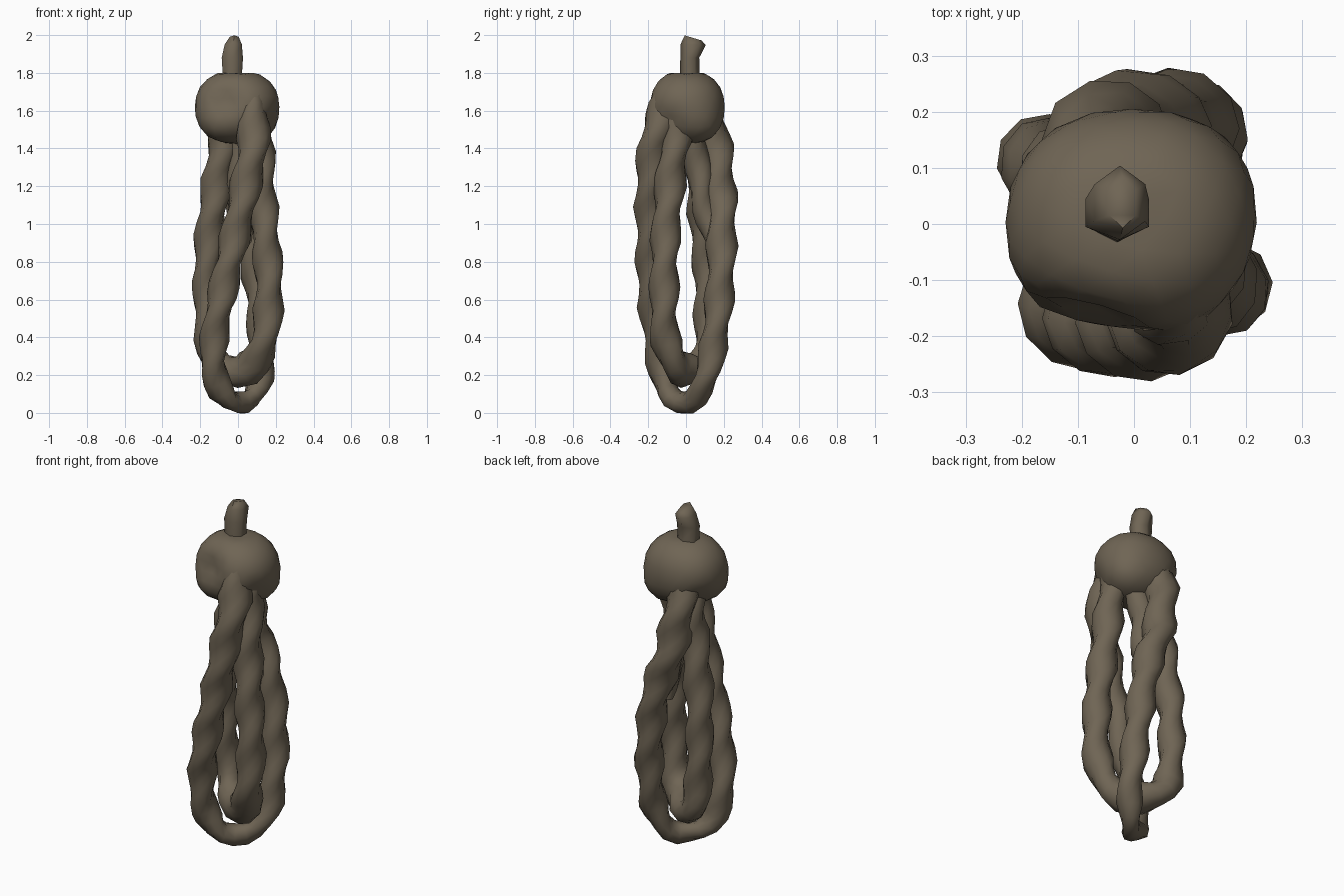
import bpy, bmesh, math
from mathutils import Vector

if "Cube" in bpy.data.objects:
    bpy.data.objects.remove(bpy.data.objects["Cube"])

mat = bpy.data.materials.new("weathered brown")
mat.diffuse_color = (0.16, 0.13, 0.09, 1)
mat.use_nodes = True
mat.node_tree.nodes["Principled BSDF"].inputs["Base Color"].default_value = mat.diffuse_color


def finish(bm, name, angle=50):
    bmesh.ops.recalc_face_normals(bm, faces=bm.faces)
    me = bpy.data.meshes.new(name)
    bm.to_mesh(me)
    bm.free()
    ob = bpy.data.objects.new(name, me)
    bpy.context.collection.objects.link(ob)
    me.materials.append(mat)
    bpy.ops.object.select_all(action='DESELECT')
    ob.select_set(True)
    bpy.context.view_layer.objects.active = ob
    bpy.ops.object.shade_smooth_by_angle(angle=math.radians(angle))
    return ob


def skin(bm, rings):
    """Bridge a list of vertex rings and cap both ends."""
    n = len(rings[0])
    for r0, r1 in zip(rings, rings[1:]):
        for i in range(n):
            j = (i + 1) % n
            bm.faces.new((r0[i], r0[j], r1[j], r1[i]))
    bm.faces.new(rings[0])
    bm.faces.new(rings[-1])


def smooth_path(pts, spacing):
    """Catmull-Rom curve through (x, y, z, size), resampled at an even spacing."""
    p = [Vector(q) for q in pts]
    p = [2 * p[0] - p[1]] + p + [2 * p[-1] - p[-2]]
    fine = []
    for a, b, c, d in zip(p, p[1:], p[2:], p[3:]):
        for k in range(40):
            t = k / 40
            fine.append(0.5 * (2 * b + (c - a) * t + (2 * a - 5 * b + 4 * c - d) * t ** 2
                               + (3 * b - a - 3 * c + d) * t ** 3))
    out, run = [fine[0]], 0
    for a, b in zip(fine, fine[1:]):
        run += (b.xyz - a.xyz).length
        if run >= spacing:
            out.append(b)
            run -= spacing
    return out


def rope(name, pts, normal, phase=0.0, spacing=0.06, sides=10):
    """Hanging rope whose oval cross-section turns along its length."""
    path = smooth_path(pts, spacing)
    normal = Vector(normal).normalized()
    bm = bmesh.new()
    rings = []
    for k, p in enumerate(path):
        t = (path[min(k + 1, len(path) - 1)].xyz - path[max(k - 1, 0)].xyz).normalized()
        u = (normal - t * normal.dot(t)).normalized()
        v = t.cross(u)
        w = phase + k * spacing * 2 * math.pi / 0.55
        ring = []
        for i in range(sides):
            a = 2 * math.pi * i / sides
            r = p.w / math.hypot(math.cos(a - w) / 0.083, math.sin(a - w) / 0.059)
            ring.append(bm.verts.new(p.xyz + u * r * math.cos(a) + v * r * math.sin(a)))
        rings.append(ring)
    skin(bm, rings)
    return finish(bm, name, 60)


# Lower rope loop, front left to back right
rope("long_rope_loop", [
    (0.07, -0.10, 1.68, 0.9), (0.085, -0.14, 1.54, 1.15), (0.075, -0.175, 1.38, 1.15),
    (0.03, -0.19, 1.15, 1.1), (-0.035, -0.19, 0.85, 1.05), (-0.09, -0.18, 0.60, 1.05),
    (-0.125, -0.155, 0.40, 1), (-0.13, -0.13, 0.24, 1), (-0.08, -0.085, 0.095, 0.9),
    (0.0, -0.02, 0.055, 0.75), (0.07, 0.05, 0.075, 0.8), (0.12, 0.11, 0.20, 0.95),
    (0.125, 0.15, 0.38, 1), (0.11, 0.18, 0.65, 1.05), (0.06, 0.19, 0.95, 1.1),
    (-0.02, 0.18, 1.18, 1.2), (-0.06, 0.155, 1.40, 1.25), (-0.07, 0.13, 1.54, 1.15),
    (-0.06, 0.09, 1.68, 0.9)],
    (1, -1, 0))

# Shorter rope loop, front right to back left
rope("short_rope_loop", [
    (0.09, -0.01, 1.62, 1.1), (0.11, -0.06, 1.42, 1.1), (0.125, -0.09, 1.15, 1.1),
    (0.15, -0.11, 0.90, 1.05), (0.165, -0.115, 0.65, 1.05), (0.15, -0.115, 0.44, 1.05),
    (0.11, -0.08, 0.30, 1.1), (0.04, -0.02, 0.23, 1.2), (-0.05, 0.05, 0.23, 1.2),
    (-0.13, 0.11, 0.30, 1.05), (-0.16, 0.115, 0.46, 1), (-0.165, 0.11, 0.75, 1),
    (-0.15, 0.095, 0.95, 1.05), (-0.115, 0.08, 1.20, 1.1), (-0.08, 0.07, 1.42, 1.1),
    (-0.06, 0.04, 1.60, 1.0)],
    (1, 1, 0), phase=0.8)

# Inner strand that joins the back rope below the knot
rope("inner_strand", [
    (0.02, 0.03, 1.55, 0.9), (0.0, 0.06, 1.35, 0.9), (0.01, 0.09, 1.12, 0.9),
    (0.045, 0.15, 0.90, 0.7)], (0, 1, 0), phase=0.4)

# Knot: lumpy ball with a flat top, a front dimple and low bulges
bm = bmesh.new()
bmesh.ops.create_icosphere(bm, subdivisions=3, radius=1)
bumps = [((-0.08, -0.18, 1.66), 0.08, -0.06),     # dimple
         ((-0.14, -0.12, 1.50), 0.09, 0.02),      # low left bulge
         ((0.14, 0.11, 1.48), 0.10, 0.025),       # low right bulge
         ((0.19, -0.10, 1.54), 0.07, -0.03),      # side crease
         ((-0.17, 0.12, 1.50), 0.08, -0.03)]      # back crease
for v in bm.verts:
    d = v.co.normalized()
    k = (abs(d.x) ** 2.25 + abs(d.y) ** 2.25 + abs(d.z) ** 2.25) ** (-1 / 2.25)
    co = Vector((d.x * k * 0.224 - 0.005, d.y * k * 0.202 + 0.003, 1.62 + d.z * k * 0.195))
    for c, r, h in bumps:
        co += d * h * math.exp(-((co - Vector(c)).length / r) ** 2)
    co.z = min(co.z, 1.80)
    v.co = co
finish(bm, "knot", 60)

# Stem: tapered six-sided stub leaning back at the tip
bm = bmesh.new()
rings = []
for x, y, z, rx, ry, tilt in [(-0.03, 0.02, 1.74, 0.062, 0.055, 0), (-0.03, 0.02, 1.81, 0.06, 0.052, 0),
                              (-0.03, 0.02, 1.88, 0.065, 0.05, 0), (-0.025, 0.038, 1.95, 0.052, 0.066, -0.05),
                              (-0.02, 0.038, 1.985, 0.027, 0.045, -0.3)]:
    ring = []
    for i in range(6):
        a = math.pi * (i / 3 + 1 / 6)
        dy = ry * math.sin(a)
        ring.append(bm.verts.new((x + rx * math.cos(a), y + dy, z + tilt * dy)))
    rings.append(ring)
skin(bm, rings)
finish(bm, "stem", 70)
